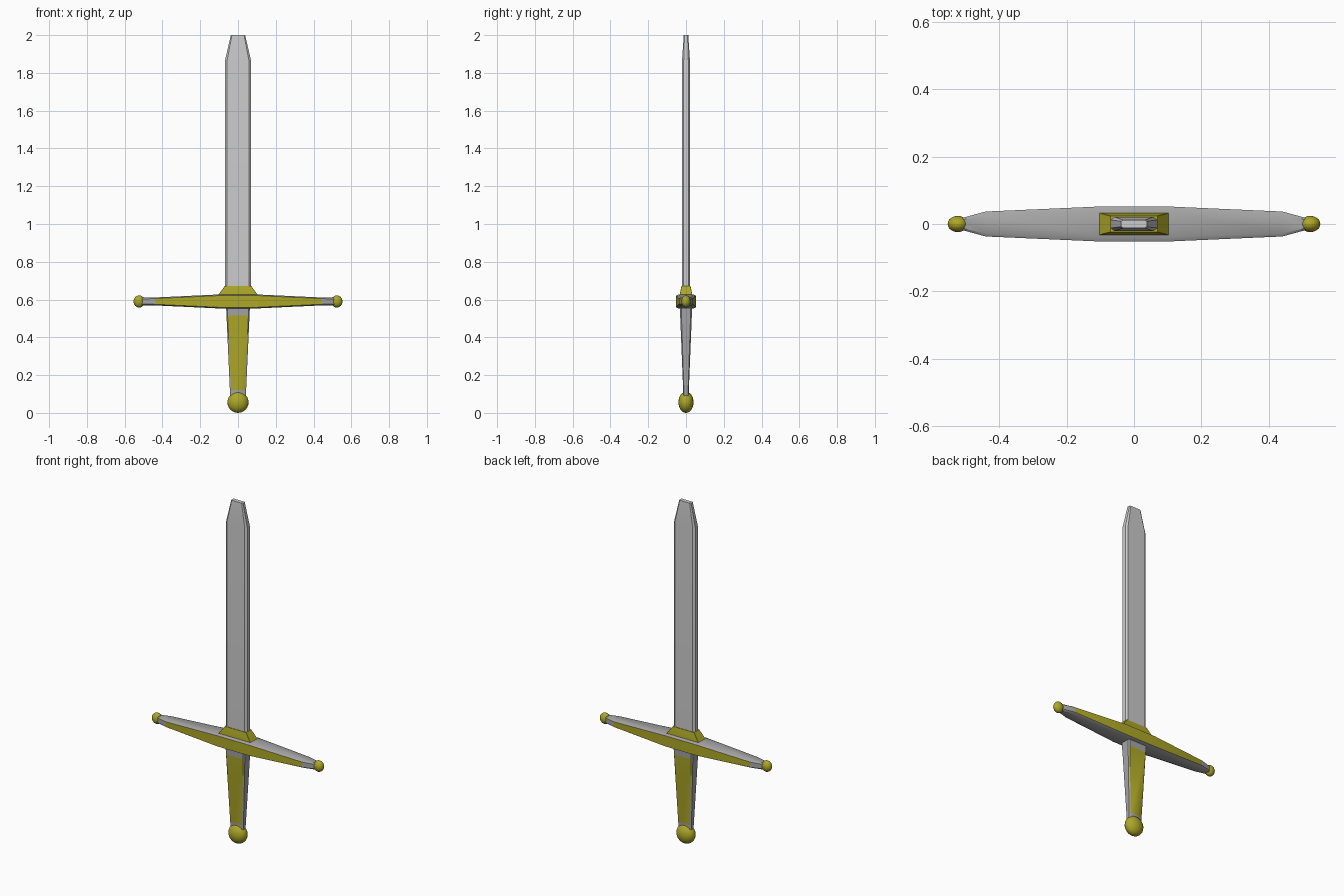
import bpy, bmesh, math
from mathutils import Vector

if "Cube" in bpy.data.objects:
    bpy.data.objects.remove(bpy.data.objects["Cube"])


def material(name, rgb):
    m = bpy.data.materials.new(name)
    m.diffuse_color = (*rgb, 1)
    m.use_nodes = True
    m.node_tree.nodes["Principled BSDF"].inputs["Base Color"].default_value = m.diffuse_color
    return m


gold = material("dull_gold", (0.42, 0.39, 0.02))
steel = material("dark_steel", (0.38, 0.38, 0.38))
bright = material("bright_steel", (0.8, 0.8, 0.8))


def smooth(ob, angle=30):
    bpy.ops.object.select_all(action='DESELECT')
    bpy.context.view_layer.objects.active = ob
    ob.select_set(True)
    bpy.ops.object.shade_smooth_by_angle(angle=math.radians(angle))


def octagon(a, b, ca, cb):
    """Chamfered rectangle: half sizes a, b and inner corner sizes ca, cb."""
    return [(ca, -b), (a, -cb), (a, cb), (ca, b),
            (-ca, b), (-a, cb), (-a, -cb), (-ca, -b)]


def loft(name, sections, place, mats, gold_face=None):
    """Bridge octagons (t, a, b, ca, cb); place maps (u, v, t) to a point."""
    bm = bmesh.new()
    rings = [[bm.verts.new(place(u, v, s[0])) for u, v in octagon(*s[1:])]
             for s in sections]
    for i in range(len(rings) - 1):
        for j in range(8):
            k = (j + 1) % 8
            f = bm.faces.new((rings[i][j], rings[i][k],
                              rings[i + 1][k], rings[i + 1][j]))
            if gold_face and gold_face(i, j):
                f.material_index = 1
    bm.faces.new(rings[0])
    bm.faces.new(rings[-1])
    bmesh.ops.recalc_face_normals(bm, faces=bm.faces)
    me = bpy.data.meshes.new(name)
    bm.to_mesh(me)
    bm.free()
    for m in mats:
        me.materials.append(m)
    ob = bpy.data.objects.new(name, me)
    bpy.context.collection.objects.link(ob)
    smooth(ob)
    return ob


def ball(name, loc, scale):
    bpy.ops.mesh.primitive_uv_sphere_add(segments=20, ring_count=12,
                                         radius=1, location=loc)
    ob = bpy.context.object
    ob.name = name
    ob.scale = scale
    bpy.ops.object.transform_apply(location=False, rotation=False, scale=True)
    ob.data.materials.append(gold)
    smooth(ob, 60)


def upright(u, v, t):
    return Vector((u, v, t))


def sideways(u, v, t):
    return Vector((t, u, 0.59 + v))


# Blade with chamfered edges and a clipped, tapered tip
loft("blade", [(0.62, 0.069, 0.021, 0.058, 0.012),
               (1.865, 0.069, 0.021, 0.058, 0.012),
               (2.0, 0.038, 0.012, 0.032, 0.008)], upright, [bright])

# Collar between blade and guard
loft("collar", [(0.60, 0.105, 0.034, 0.104, 0.033),
                (0.627, 0.103, 0.033, 0.102, 0.032),
                (0.673, 0.069, 0.024, 0.068, 0.023)], upright, [gold])

# Cross guard: gold panels front and back, steel elsewhere
half = [(0.10, 0.052, 0.037, 0.039, 0.031),
        (0.44, 0.037, 0.021, 0.028, 0.015),
        (0.51, 0.018, 0.020, 0.012, 0.013)]
guard = [(-s[0], *s[1:]) for s in reversed(half)] + half
loft("cross_guard", guard, sideways, [steel, gold],
     lambda i, j: 1 <= i <= 3 and j in (1, 5))

# Tapered grip with gold panels front and back
loft("grip", [(0.08, 0.041, 0.014, 0.034, 0.010),
              (0.12, 0.043, 0.015, 0.036, 0.011),
              (0.515, 0.061, 0.031, 0.055, 0.024),
              (0.58, 0.064, 0.034, 0.058, 0.026)], upright, [steel, gold],
     lambda i, j: i == 1 and j in (3, 7))

# Pommel and guard end knobs
ball("pommel", (0, 0, 0.056), (0.056, 0.040, 0.056))
for side, x in (("left", -1), ("right", 1)):
    ball("guard_knob_" + side, (x * 0.523, 0, 0.59), (0.030, 0.024, 0.032))
